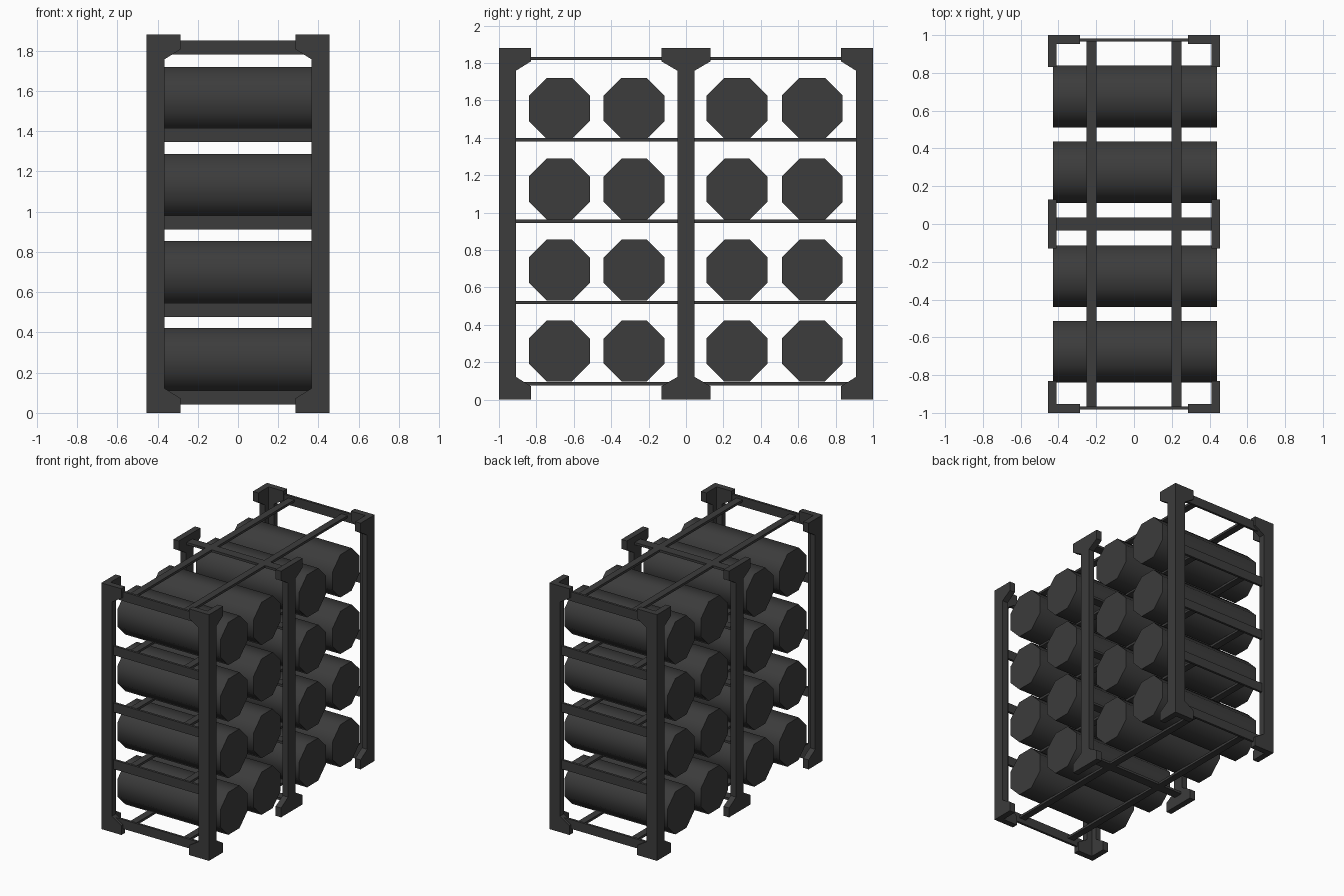
import bpy, bmesh, math
from mathutils import Matrix

if "Cube" in bpy.data.objects:
    bpy.data.objects.remove(bpy.data.objects["Cube"])

H, T = 1.88, 0.046            # frame height, plate thickness
X, Y = 0.455, 1.0             # frame half width and half length
W, FLARE = 0.09, 0.17         # post flange width and foot width
F1, F2 = 0.072, 0.122         # heights where the foot flare starts and ends


def finish(bm, name):
    bmesh.ops.recalc_face_normals(bm, faces=bm.faces)
    me = bpy.data.meshes.new(name)
    bm.to_mesh(me)
    bm.free()
    ob = bpy.data.objects.new(name, me)
    bpy.context.collection.objects.link(ob)
    return ob


def prism(name, pts, offset):
    """Closed outline extruded along an offset vector."""
    bm = bmesh.new()
    f = bm.faces.new([bm.verts.new(p) for p in pts])
    ext = bmesh.ops.extrude_face_region(bm, geom=[f])
    vs = [v for v in ext["geom"] if isinstance(v, bmesh.types.BMVert)]
    bmesh.ops.translate(bm, verts=vs, vec=offset)
    return finish(bm, name)


def box(name, c, s):
    bm = bmesh.new()
    bmesh.ops.create_cube(bm, size=1,
                          matrix=Matrix.Translation(c) @ Matrix.Diagonal((*s, 1)))
    return finish(bm, name)


def flared_edge(post, foot):
    return [(foot, 0), (foot, F1), (post, F2), (post, H - F2), (foot, H - F1), (foot, H)]


# Corner posts: angle profile made from two flared plates
side = [(0, H), (0, 0)] + flared_edge(W, FLARE)
for sx in (-1, 1):
    for sy in (-1, 1):
        prism("corner_post_end_flange",
              [(sx * (X - a), sy * Y, z) for a, z in side], (0, -sy * T, 0))
        prism("corner_post_side_flange",
              [(sx * X, sy * (Y - a), z) for a, z in side], (-sx * T, 0, 0))
    # Middle post: one plate flared both ways
    e = flared_edge(0.045, 0.13)
    outline = e + [(-a, z) for a, z in reversed(e)]
    prism("middle_post", [(sx * X, a, z) for a, z in outline], (-sx * T, 0, 0))

# Shelf levels: end bars, middle cross bar and two long rails
for i in range(5):
    z = 0.076 + i * 0.435
    for sy in (-1, 1):
        box("end_bar", (0, sy * 0.974, z), (2 * (X - T / 2), 0.018, 0.07))
    box("middle_cross_bar", (0, 0, z + 0.008), (2 * (X - T / 2), 0.07, 0.018))
    for sx in (-1, 1):
        box("long_rail", (sx * 0.225, 0, z + 0.008), (0.053, 1.94, 0.018))

# Stored eight-sided cylinders, four on each shelf
apothem = 0.163
for i in range(4):
    for y in (-0.677, -0.277, 0.273, 0.675):
        bm = bmesh.new()
        m = (Matrix.Translation((0.005, y, 0.26 + i * 0.4325))
             @ Matrix.Rotation(math.pi / 2, 4, 'Y')
             @ Matrix.Rotation(math.pi / 8, 4, 'Z'))
        r = apothem / math.cos(math.pi / 8)
        bmesh.ops.create_cone(bm, cap_ends=True, segments=8,
                              radius1=r, radius2=r, depth=0.87, matrix=m)
        # Sides smooth, rims sharp
        for f in bm.faces:
            f.smooth = len(f.verts) == 4
        for ed in bm.edges:
            ed.smooth = all(len(f.verts) == 4 for f in ed.link_faces)
        finish(bm, "stored_cylinder")

# Dark grey finish
mat = bpy.data.materials.new("dark_grey")
mat.diffuse_color = (0.045, 0.045, 0.045, 1)
mat.use_nodes = True
mat.node_tree.nodes["Principled BSDF"].inputs["Base Color"].default_value = mat.diffuse_color
for ob in bpy.context.collection.objects:
    ob.data.materials.append(mat)
